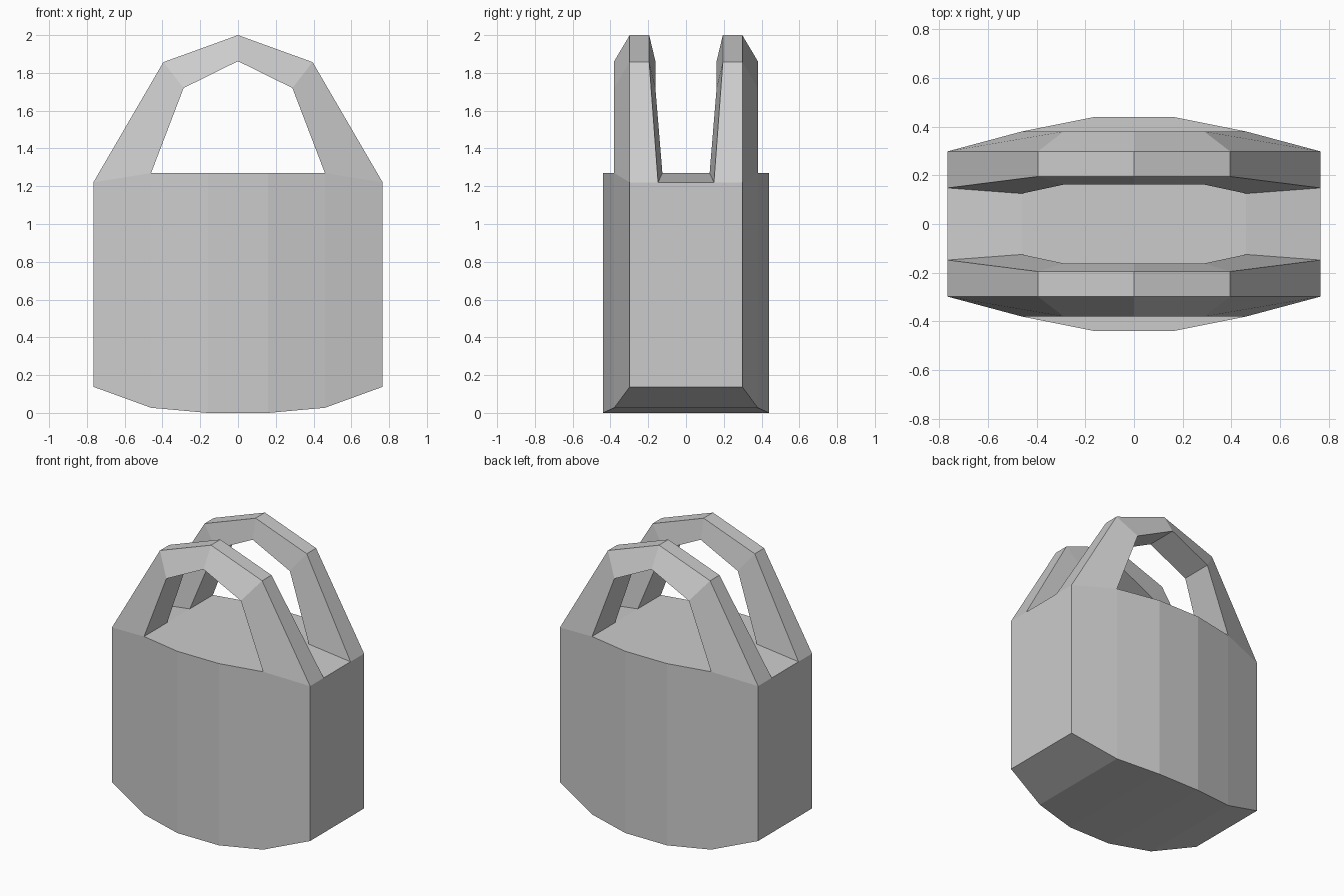
import bpy, bmesh

if "Cube" in bpy.data.objects:
    bpy.data.objects.remove(bpy.data.objects["Cube"])


def finish(bm, name):
    bmesh.ops.remove_doubles(bm, verts=bm.verts, dist=0.0005)
    bmesh.ops.recalc_face_normals(bm, faces=bm.faces)
    mesh = bpy.data.meshes.new(name)
    bm.to_mesh(mesh)
    bm.free()
    obj = bpy.data.objects.new(name, mesh)
    bpy.context.collection.objects.link(obj)
    return obj


def face(bm, points):
    bm.faces.new([bm.verts.new(p) for p in points])


# Bag body: stations across the width as (x, half depth, bottom z, top z)
half = [(0.16, 0.44, 0.0, 1.27), (0.46, 0.38, 0.027, 1.27), (0.766, 0.298, 0.138, 1.22)]
stations = [(-x, y, b, t) for x, y, b, t in reversed(half)] + half

bm = bmesh.new()
for (x0, y0, b0, t0), (x1, y1, b1, t1) in zip(stations, stations[1:]):
    for s in (-1, 1):
        face(bm, [(x0, s * y0, b0), (x1, s * y1, b1), (x1, s * y1, t1), (x0, s * y0, t0)])
    face(bm, [(x0, -y0, b0), (x1, -y1, b1), (x1, y1, b1), (x0, y0, b0)])

# Flat top, with sloped strips between the handle feet and upright ends
foot_in, foot_out = 0.125, 0.148
front = [(x, -y, t) for x, y, b, t in stations[1:-1]]
back = [(x, y, t) for x, y, b, t in reversed(stations[1:-1])]
face(bm, front + [(0.46, -foot_in, 1.27), (0.46, foot_in, 1.27)]
     + back + [(-0.46, foot_in, 1.27), (-0.46, -foot_in, 1.27)])
x, y, b, t = half[2]
for s in (-1, 1):
    face(bm, [(s * 0.46, -foot_in, 1.27), (s * x, -foot_out, t),
              (s * x, foot_out, t), (s * 0.46, foot_in, 1.27)])
    face(bm, [(s * x, -y, b), (s * x, y, b), (s * x, y, t),
              (s * x, foot_out, t), (s * x, -foot_out, t), (s * x, -y, t)])
finish(bm, "bag_body")

# Handle sections: outer edge x, z, inner y; inner edge x, z, inner y
arm = [(0.766, 1.22, foot_out, 0.46, 1.27, foot_in),
       (0.395, 1.857, 0.195, 0.288, 1.72, 0.162),
       (0.0, 2.0, 0.195, 0.0, 1.862, 0.162)]


def section(values, sx, sy):
    ox, oz, oy, ix, iz, iy = values
    return [(sx * ox, sy * 0.298, oz), (sx * ix, sy * 0.38, iz),
            (sx * ix, sy * iy, iz), (sx * ox, sy * oy, oz)]


def handle(name, sy):
    bm = bmesh.new()
    for sx in (-1, 1):
        for a, b in zip(arm, arm[1:]):
            p, q = section(a, sx, sy), section(b, sx, sy)
            for i in range(4):
                j = (i + 1) % 4
                face(bm, [p[i], p[j], q[j], q[i]])
    finish(bm, name)


handle("front_handle", -1)
handle("back_handle", 1)
